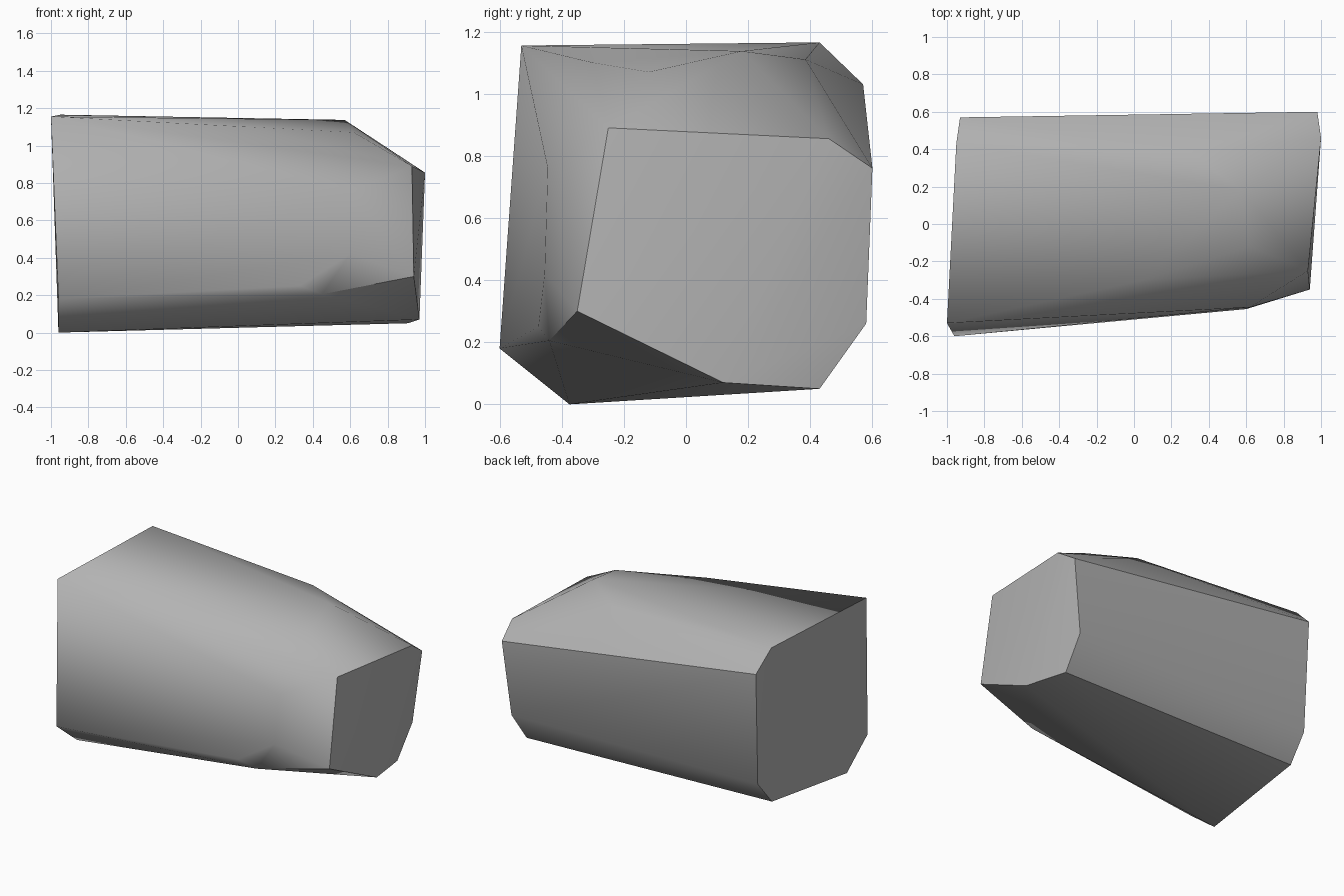
import bpy
import bmesh
import math

# Remove the default object
default_cube = bpy.data.objects.get("Cube")
if default_cube is not None:
    bpy.data.objects.remove(default_cube, do_unlink=True)


def make_material(name, colour):
    material = bpy.data.materials.new(name)
    material.use_nodes = True
    material.diffuse_color = colour
    shader = material.node_tree.nodes["Principled BSDF"]
    shader.inputs["Base Color"].default_value = colour
    shader.inputs["Roughness"].default_value = 0.9
    return material


def hull_object(name, corners, material):
    """Wrap a chiselled block around a handful of corner points."""
    bm = bmesh.new()
    for corner in corners:
        bm.verts.new(corner)
    result = bmesh.ops.convex_hull(bm, input=list(bm.verts))
    unused = [item for item in result["geom_interior"]
              if isinstance(item, bmesh.types.BMVert)]
    bmesh.ops.delete(bm, geom=unused, context="VERTS")
    bmesh.ops.recalc_face_normals(bm, faces=list(bm.faces))
    mesh = bpy.data.meshes.new(name)
    bm.to_mesh(mesh)
    bm.free()
    mesh.materials.append(material)
    block = bpy.data.objects.new(name, mesh)
    bpy.context.collection.objects.link(block)
    return block


# Broad broken end of the stone
broad_end = [
    (-1, -.53, 1.155), (-.96, -.6, .18), (-.96, -.375, 0),
    (-.93, .395, .09), (-.92, .535, .26), (-.93, .57, 1.03),
    (-.95, .43, 1.165),
]

# Narrow broken end of the stone
narrow_end = [
    (.93, -.25, .89), (.94, -.35, .3), (.97, .12, .07),
    (.91, .43, .05), (.92, .58, .26), (.98, .6, .76), (1, .46, .855),
]

# Worn crown where the top slopes to the narrow end
crown = [(.57, .18, 1.137), (.3, .385, 1.11), (.62, -.12, 1.07), (.05, -.3, 1.1)]

# Swollen front flank and its lower chamfer
flank = [(.62, -.445, .76), (.6, -.455, .42), (.33, -.475, .25), (.45, -.44, .205)]

stone_grey = make_material("stone grey", (.45, .45, .45, 1))
rock = hull_object("rock", broad_end + narrow_end + crown + flank, stone_grey)

# Soft worn surfaces with crisp broken edges
bpy.ops.object.select_all(action="DESELECT")
rock.select_set(True)
bpy.context.view_layer.objects.active = rock
bpy.ops.object.shade_smooth_by_angle(angle=math.radians(40))
